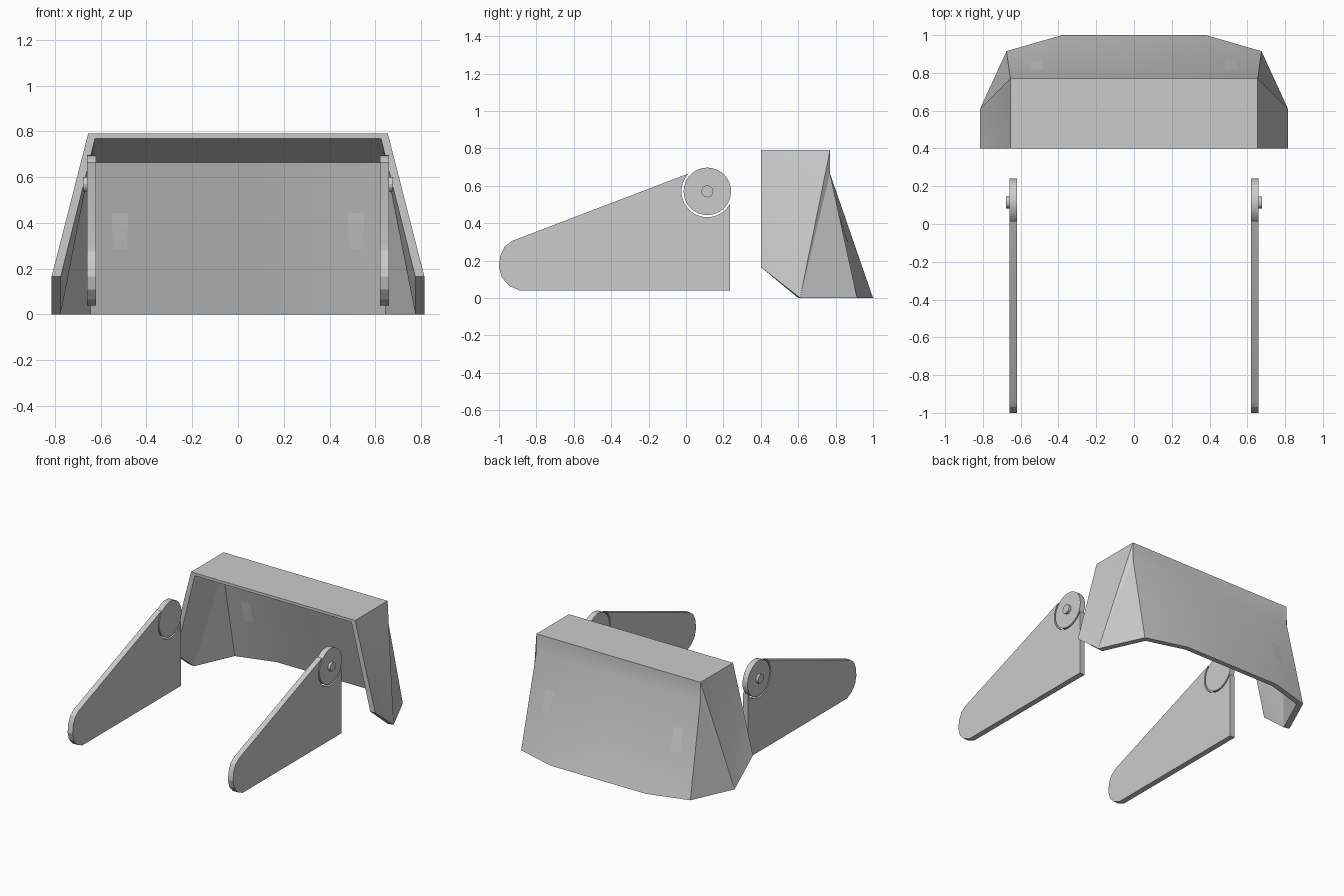
import bpy, bmesh
from math import sin, cos, radians, pi

if "Cube" in bpy.data.objects:
    bpy.data.objects.remove(bpy.data.objects["Cube"])


def make(name, verts, faces, smooth=False):
    """Mesh on the +x side, mirrored across x = 0."""
    me = bpy.data.meshes.new(name)
    bm = bmesh.new()
    vs = [bm.verts.new(v) for v in verts]
    for f in faces:
        bm.faces.new([vs[i] for i in f])
    bmesh.ops.recalc_face_normals(bm, faces=bm.faces)
    bm.to_mesh(me)
    bm.free()
    ob = bpy.data.objects.new(name, me)
    bpy.context.collection.objects.link(ob)
    mod = ob.modifiers.new("Mirror", 'MIRROR')
    mod.use_clip = True
    if smooth:
        bpy.ops.object.select_all(action='DESELECT')
        ob.select_set(True)
        bpy.context.view_layer.objects.active = ob
        bpy.ops.object.shade_smooth_by_angle(angle=radians(20))
    return ob


def plate(name, profile, x0, x1):
    """Extrude a (y, z) profile from x0 to x1."""
    n = len(profile)
    verts = [(x, y, z) for x in (x0, x1) for y, z in profile]
    faces = [list(range(n)), list(range(2 * n - 1, n - 1, -1))]
    faces += [(i, (i + 1) % n, n + (i + 1) % n, n + i) for i in range(n)]
    return make(name, verts, faces, True)


def arc(cy, cz, r, a0, a1, n):
    angles = [radians(a0 + (a1 - a0) * i / n) for i in range(n + 1)]
    return [(cy + r * cos(a), cz + r * sin(a)) for a in angles]


HUB = (0.114, 0.57)

# Side arms with a round socket cut out for the pivot disc
arm_profile = [(-0.89, 0.04), (0.236, 0.04)]
arm_profile += arc(*HUB, 0.138, -28, -224, 24)
arm_profile += [(-0.93, 0.305), (-0.97, 0.275), (-0.993, 0.225),
                (-1.0, 0.165), (-0.985, 0.11), (-0.945, 0.065)]
plate("side_arm", arm_profile, 0.62, 0.66)

# Pivot discs and pins
plate("pivot_disc", arc(*HUB, 0.127, 0, 348.75, 31), 0.62, 0.66)
plate("pivot_pin", arc(*HUB, 0.032, 0, 337.5, 15), 0.64, 0.678)

# Hood: outer and inner skins share one layout, joined along the open rim
outer = [(0.655, 0.40, 0.79), (0.655, 0.77, 0.79), (0.655, 0.77, 0.665),
         (0.675, 0.915, 0), (0.815, 0.61, 0), (0.815, 0.40, 0.165),
         (0.38, 0.77, 0.665), (0.38, 1.0, 0),
         (0, 0.40, 0.79), (0, 0.77, 0.79), (0, 0.77, 0.665), (0, 1.0, 0)]
inner = [(0.625, 0.40, 0.77), (0.635, 0.57, 0.72), (0.642, 0.745, 0.665),
         (0.645, 0.885, 0), (0.775, 0.60, 0), (0.775, 0.40, 0.165),
         (0.37, 0.745, 0.665), (0.37, 0.965, 0),
         (0, 0.40, 0.77), (0, 0.57, 0.72), (0, 0.745, 0.665), (0, 0.965, 0)]
skin = [(8, 0, 1, 9), (9, 1, 2, 6, 10), (10, 6, 7, 11), (6, 2, 3, 7),
        (4, 3, 2), (4, 2, 1), (4, 1, 0), (4, 0, 5)]
rim = [8, 0, 5, 4, 3, 7, 11]
n = len(outer)
faces = skin + [tuple(i + n for i in reversed(f)) for f in skin]
faces += [(b, a, a + n, b + n) for a, b in zip(rim, rim[1:])]
make("hood", outer + inner, faces, True)
